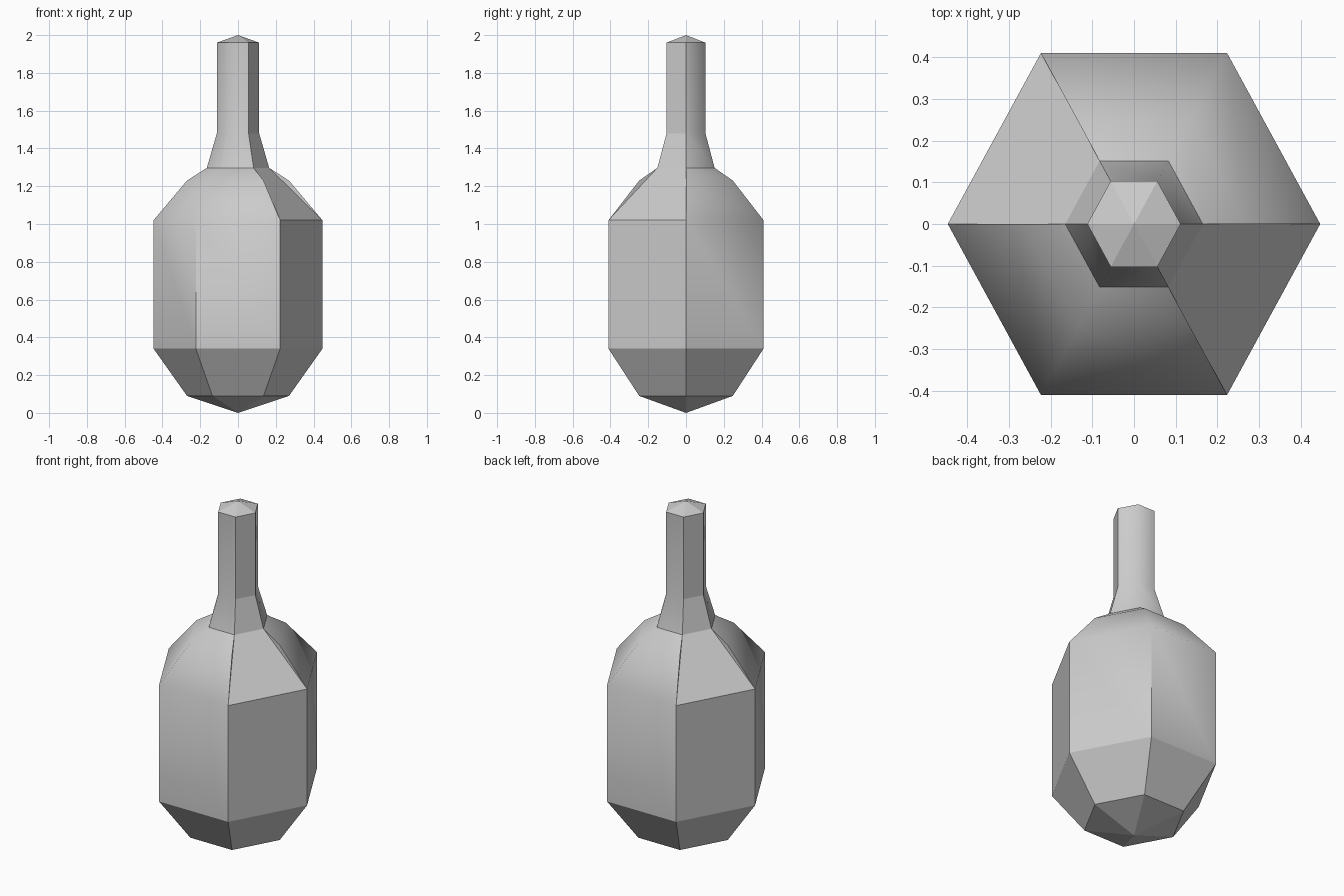
import bpy, bmesh, math

cube = bpy.data.objects.get("Cube")
if cube:
    bpy.data.objects.remove(cube, do_unlink=True)

SIDES = 6
Y_STRETCH = 1.06
PANELS = (2, 5)      # sectors made of single flat panels
CREASES = (1, 4)     # corners with a hard upright edge

grey = bpy.data.materials.new("plain_grey")
grey.use_nodes = True
colour = (0.6, 0.6, 0.6, 1)
grey.diffuse_color = colour
grey.node_tree.nodes["Principled BSDF"].inputs["Base Color"].default_value = colour


def ring(bm, radius, z):
    """Six-sided ring of vertices."""
    return [bm.verts.new((radius * math.cos(math.tau * i / SIDES),
                          radius * math.sin(math.tau * i / SIDES) * Y_STRETCH, z))
            for i in range(SIDES)]


def face(bm, verts, smooth):
    bm.faces.new(verts).smooth = smooth


def band(bm, low, high, sectors, smooth=True):
    """Join two rings with diagonally split quads, flat on the panel sectors."""
    for i in sectors:
        j = (i + 1) % SIDES
        if i in PANELS or not smooth:
            face(bm, (low[i], low[j], high[j], high[i]), False)
        else:
            face(bm, (low[i], low[j], high[i]), True)
            face(bm, (low[j], high[j], high[i]), True)


def fan(bm, rim, z, up, smooth):
    """Close a ring with a shallow point."""
    tip = bm.verts.new((0, 0, z))
    for i in range(SIDES):
        a, b = rim[i], rim[(i + 1) % SIDES]
        face(bm, (a, b, tip) if up else (b, a, tip), smooth)


def finish(bm, name):
    for e in bm.edges:
        # keep the flat panels crisp against the smooth sectors
        if len({f.smooth for f in e.link_faces}) > 1:
            e.smooth = False
    mesh = bpy.data.meshes.new(name)
    bm.to_mesh(mesh)
    bm.free()
    mesh.materials.append(grey)
    obj = bpy.data.objects.new(name, mesh)
    bpy.context.collection.objects.link(obj)
    return obj


# Body: pointed base, straight walls, sloping shoulder
bm = bmesh.new()
base = ring(bm, 0.27, 0.09)
wall_low = ring(bm, 0.447, 0.34)
wall_high = ring(bm, 0.447, 1.02)
shoulder = ring(bm, 0.27, 1.23)
collar = ring(bm, 0.165, 1.297)
every = range(SIDES)
rounded = [i for i in every if i not in PANELS]
fan(bm, base, 0.0, False, False)
band(bm, base, wall_low, every, smooth=False)
band(bm, wall_low, wall_high, every)
band(bm, wall_high, shoulder, rounded)
band(bm, shoulder, collar, rounded)
for i in PANELS:
    j = (i + 1) % SIDES
    # shoulder panel runs straight from wall to collar, with thin step walls beside it
    face(bm, (wall_high[i], wall_high[j], collar[j], collar[i]), False)
    face(bm, (wall_high[i], collar[i], shoulder[i]), False)
    face(bm, (wall_high[j], shoulder[j], collar[j]), False)
for i in CREASES:
    bm.edges.get((wall_low[i], wall_high[i])).smooth = False
finish(bm, "body")

# Neck: flared foot, straight tube, shallow pointed cap
bm = bmesh.new()
foot = ring(bm, 0.165, 1.297)
tube_low = ring(bm, 0.112, 1.48)
tube_high = ring(bm, 0.112, 1.96)
band(bm, foot, tube_low, every)
band(bm, tube_low, tube_high, every)
fan(bm, tube_high, 2.0, True, False)
finish(bm, "neck")
